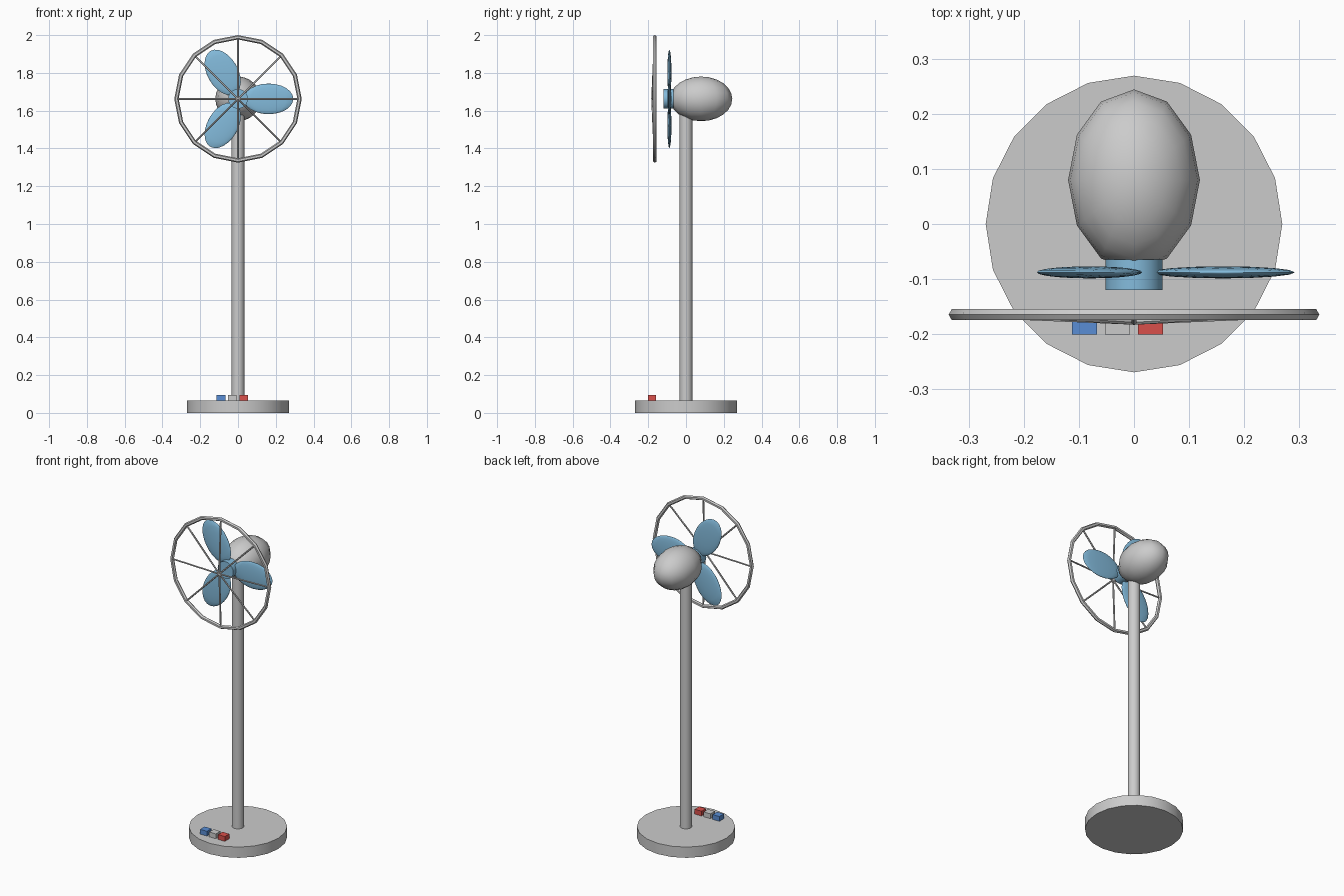
import bpy
from math import sin, cos, pi, radians
from mathutils import Vector, Matrix

if "Cube" in bpy.data.objects:
    bpy.data.objects.remove(bpy.data.objects["Cube"])

HUB_Z = 1.6625


def material(name, rgb):
    m = bpy.data.materials.new(name)
    m.diffuse_color = (*rgb, 1)
    m.use_nodes = True
    m.node_tree.nodes["Principled BSDF"].inputs["Base Color"].default_value = m.diffuse_color
    return m


def finish(name, mat=None, angle=40):
    ob = bpy.context.object
    ob.name = name
    if mat:
        ob.data.materials.append(mat)
    bpy.ops.object.transform_apply(location=False, rotation=True, scale=True)
    bpy.ops.object.shade_smooth_by_angle(angle=radians(angle))
    return ob


def rod(name, a, b, r, sides, mat=None, spin=0):
    a, b = Vector(a), Vector(b)
    d = b - a
    rot = d.to_track_quat('Z', 'Y').to_euler()
    bpy.ops.mesh.primitive_cylinder_add(vertices=sides, radius=r, depth=d.length,
                                        location=(a + b) / 2, rotation=rot)
    return finish(name, mat)


def ellipsoid(name, centre, size, segs, rings, mat=None, rot=(0, 0, 0)):
    bpy.ops.mesh.primitive_uv_sphere_add(segments=segs, ring_count=rings, radius=1,
                                         location=centre, rotation=rot)
    bpy.context.object.scale = size
    return finish(name, mat)


sky = material("blade_blue", (0.23, 0.50, 0.72))
blue = material("button_blue", (0.10, 0.27, 0.66))
red = material("button_red", (0.70, 0.08, 0.07))

# Base and pole
rod("base", (0, 0, 0), (0, 0, 0.065), 0.27, 20)
rod("pole", (0, 0, 0.06), (0, 0, 1.62), 0.034, 16)

# Motor housing
ellipsoid("motor_housing", (0, 0.08, HUB_Z), (0.12, 0.165, 0.118), 12, 12)

# Hub and three flattened blades
rod("blade_hub", (0, -0.12, HUB_Z), (0, -0.065, HUB_Z), 0.052, 20, sky)
for i in range(3):
    a = i * 2 * pi / 3
    ellipsoid(f"blade_{i + 1}", (0.162 * cos(a), -0.088, HUB_Z + 0.162 * sin(a)),
              (0.131, 0.011, 0.081), 16, 12, sky, rot=(0, -a, 0))

# Front guard: ring and spokes meeting at a slightly raised centre
bpy.ops.mesh.primitive_torus_add(major_radius=0.326, minor_radius=0.0115,
                                 major_segments=16, minor_segments=6,
                                 location=(0, -0.165, HUB_Z), rotation=(pi / 2, 0, 0))
finish("guard_ring")
for i in range(8):
    a = i * pi / 4
    rod(f"guard_spoke_{i + 1}", (0, -0.179, HUB_Z),
        (0.326 * cos(a), -0.165, HUB_Z + 0.326 * sin(a)), 0.005, 6)

# Buttons on the base
for name, x, mat in (("low", -0.09, blue), ("off", -0.03, None), ("high", 0.03, red)):
    bpy.ops.mesh.primitive_cube_add(size=1, location=(x, -0.18, 0.0775))
    bpy.context.object.scale = (0.045, 0.043, 0.033)
    finish(f"button_{name}", mat)
